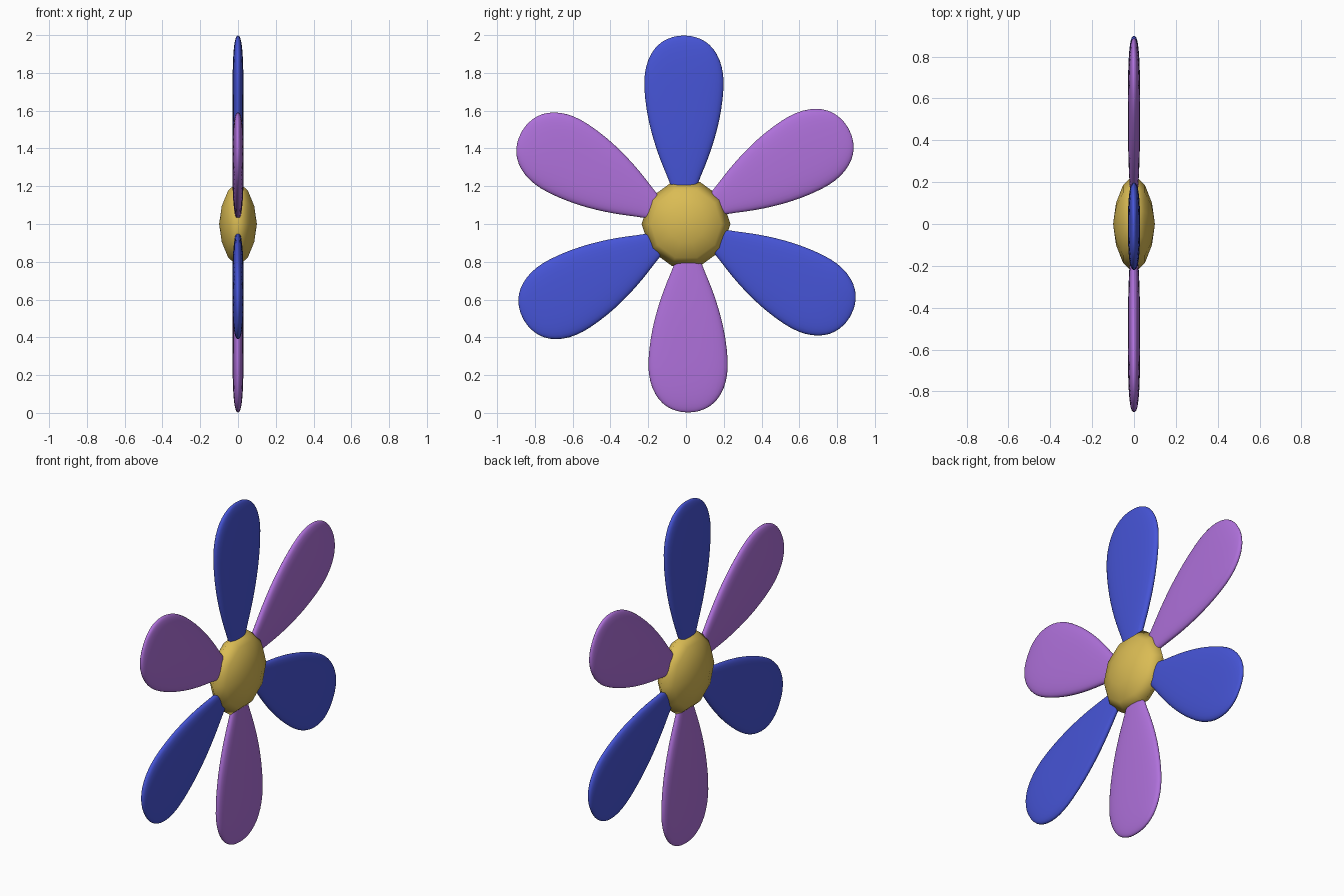
import bpy
import bmesh
from math import sin, cos, pi, radians, copysign
from mathutils import Matrix

cube = bpy.data.objects.get("Cube")
if cube:
    bpy.data.objects.remove(cube, do_unlink=True)


def make_material(name, rgb):
    mat = bpy.data.materials.new(name)
    mat.use_nodes = True
    mat.diffuse_color = (*rgb, 1)
    mat.node_tree.nodes["Principled BSDF"].inputs["Base Color"].default_value = (*rgb, 1)
    return mat


blue = make_material("petal blue", (0.062, 0.09, 0.68))
purple = make_material("petal purple", (0.43, 0.165, 0.71))
gold = make_material("centre gold", (0.70, 0.50, 0.088))


def loft(name, rings, start, end, matrix, mat):
    """Skin a list of equal rings and close both ends with a point."""
    bm = bmesh.new()
    rows = [[bm.verts.new(p) for p in ring] for ring in rings]
    n = len(rows[0])
    for a, b in zip(rows, rows[1:]):
        for i in range(n):
            j = (i + 1) % n
            bm.faces.new((a[i], a[j], b[j], b[i]))
    for row, tip in ((rows[0], start), (rows[-1], end)):
        pole = bm.verts.new(tip)
        for i in range(n):
            bm.faces.new((row[i], row[(i + 1) % n], pole))
    bmesh.ops.transform(bm, matrix=matrix, verts=bm.verts)
    bmesh.ops.recalc_face_normals(bm, faces=bm.faces)
    for f in bm.faces:
        f.smooth = True
    mesh = bpy.data.meshes.new(name)
    bm.to_mesh(mesh)
    bm.free()
    mesh.materials.append(mat)
    obj = bpy.data.objects.new(name, mesh)
    bpy.context.collection.objects.link(obj)
    return obj


def soft(v):
    # Rounded-box cross-section: flat faces with rounded rims
    return copysign(abs(v) ** 0.75, v)


# Petal stations: distance from the centre, half width, half thickness
STATIONS = [
    (0.08, 0.03, 0.012), (0.22, 0.075, 0.021), (0.30, 0.112, 0.025),
    (0.40, 0.150, 0.028), (0.50, 0.180, 0.030), (0.60, 0.202, 0.030),
    (0.72, 0.216, 0.030), (0.80, 0.213, 0.029), (0.87, 0.195, 0.027),
    (0.93, 0.160, 0.023), (0.97, 0.115, 0.017), (0.992, 0.060, 0.010),
]
SIDES = 16
SHIFT = -0.011
angles = [2 * pi * i / SIDES for i in range(SIDES)]
petal_rings = [[(t * soft(sin(a)), SHIFT + w * soft(cos(a)), r) for a in angles]
               for r, w, t in STATIONS]
hub = Matrix.Translation((0, 0, 1))

# Six petals, alternating colours around the centre
names = ["top", "upper_front", "lower_front", "bottom", "lower_back", "upper_back"]
for k, place in enumerate(names):
    turn = hub @ Matrix.Rotation(radians(60 * k), 4, "X")
    petal = loft("petal_" + place, petal_rings, (0, SHIFT, 0.06), (0, SHIFT, 1.0),
                 turn, purple if k % 2 else blue)
    mod = petal.modifiers.new("smooth", "SUBSURF")
    mod.levels = mod.render_levels = 1

# Ten-sided domed flower centre, its axis along x
CENTRE_SIDES = 10
centre_rings = []
for x, r in [(0.086, 0.10), (0.052, 0.187), (0.0, 0.235), (-0.052, 0.187), (-0.086, 0.10)]:
    centre_rings.append([(x, r * cos(2 * pi * i / CENTRE_SIDES), r * sin(2 * pi * i / CENTRE_SIDES))
                         for i in range(CENTRE_SIDES)])
loft("flower_centre", centre_rings, (0.1, 0, 0), (-0.1, 0, 0), hub, gold)
